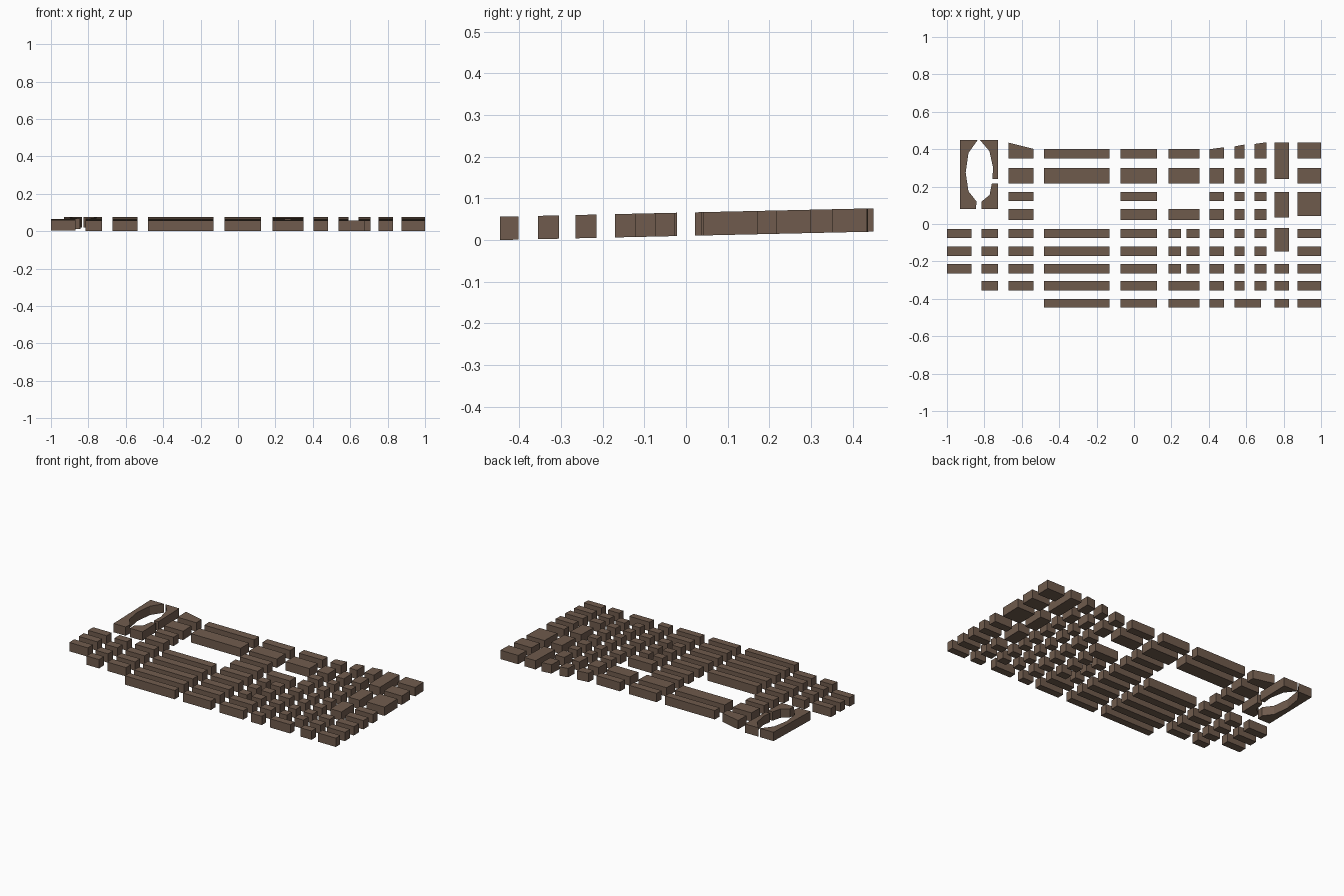
import bpy, bmesh

if "Cube" in bpy.data.objects:
    bpy.data.objects.remove(bpy.data.objects["Cube"])

mat = bpy.data.materials.new("warm_brown")
mat.diffuse_color = (0.16, 0.105, 0.074, 1)
mat.use_nodes = True
mat.node_tree.nodes["Principled BSDF"].inputs["Base Color"].default_value = mat.diffuse_color

HEIGHT, SLOPE = 0.056, 0.0225


def ground(y):
    """Gently sloping ground, rising to the back."""
    return max(0.0, (y + 0.446) * SLOPE)


def build(name, outlines):
    """Extrude each outline into a solid city block on the slope."""
    bm = bmesh.new()
    for pts in outlines:
        low = [bm.verts.new((x, y, ground(y))) for x, y in pts]
        high = [bm.verts.new((x, y, ground(y) + HEIGHT)) for x, y in pts]
        bm.faces.new(low)
        bm.faces.new(high)
        n = len(pts)
        for i in range(n):
            j = (i + 1) % n
            bm.faces.new((low[i], low[j], high[j], high[i]))
    bmesh.ops.recalc_face_normals(bm, faces=bm.faces[:])
    me = bpy.data.meshes.new(name)
    bm.to_mesh(me)
    bm.free()
    me.materials.append(mat)
    bpy.context.collection.objects.link(bpy.data.objects.new(name, me))


def quad(x0, x1, y0, y1, y1r=None):
    """Block outline; y1r gives the back right corner a different depth."""
    return [(x0, y0), (x1, y0), (x1, y1 if y1r is None else y1r), (x0, y1)]


# Street rows, from the back to the front
ROWS = {1: (.35, .40), 2: (.216, .30), 3: (.122, .172), 4: (.022, .08),
        5: (-.075, -.026), 6: (-.17, -.12), 7: (-.265, -.215),
        8: (-.355, -.305), 9: (-.446, -.402)}

# Columns: x range, rows used, extra outlines as (y0, y1, right y1)
COLUMNS = {
    "far_left_blocks": (-1.0, -.87, [5, 6, 7], []),
    "left_blocks": (-.815, -.728, [5, 6, 7, 8], []),
    "slanted_left_blocks": (-.67, -.538, [2, 3, 4, 5, 6, 7, 8], [(.35, .435, .402)]),
    "long_blocks": (-.482, -.132, [1, 2, 5, 6, 7, 8, 9], []),
    "centre_blocks": (-.073, .122, range(1, 10), []),
    "centre_right_blocks": (.184, .35, [1, 2, 4, 8, 9], []),
    "split_blocks_left": (.184, .25, [5, 6, 7], []),
    "split_blocks_right": (.28, .35, [5, 6, 7], []),
    "short_blocks": (.404, .48, range(2, 10), [(.35, .40, .41)]),
    "narrow_blocks": (.538, .592, range(2, 9), [(.35, .415, .425)]),
    "small_blocks": (.645, .709, range(2, 9), [(.35, .428, .437)]),
    "joined_front_block": (.538, .68, [9], []),
    "deep_blocks": (.752, .83, [7, 8, 9],
                    [(.24, .436, .436), (.036, .17, .17), (-.147, -.022, -.022)]),
    "far_right_blocks": (.875, 1.0, [2, 5, 6, 7, 8, 9],
                         [(.35, .435, .435), (.042, .172, .172)]),
}
for name, (x0, x1, rows, extras) in COLUMNS.items():
    build(name, [quad(x0, x1, *ROWS[r]) for r in rows]
          + [quad(x0, x1, *e) for e in extras])

# Three pieces around the oval plaza
build("plaza_left", [[(-.93, .45), (-.835, .45), (-.885, .38), (-.90, .275),
                      (-.885, .175), (-.842, .12), (-.845, .08), (-.93, .08)]])
build("plaza_right_back", [[(-.825, .45), (-.728, .45), (-.728, .24), (-.758, .24),
                            (-.753, .30), (-.773, .39), (-.822, .447)]])
build("plaza_right_front", [[(-.815, .08), (-.728, .08), (-.728, .216),
                             (-.76, .216), (-.772, .155), (-.815, .12)]])
